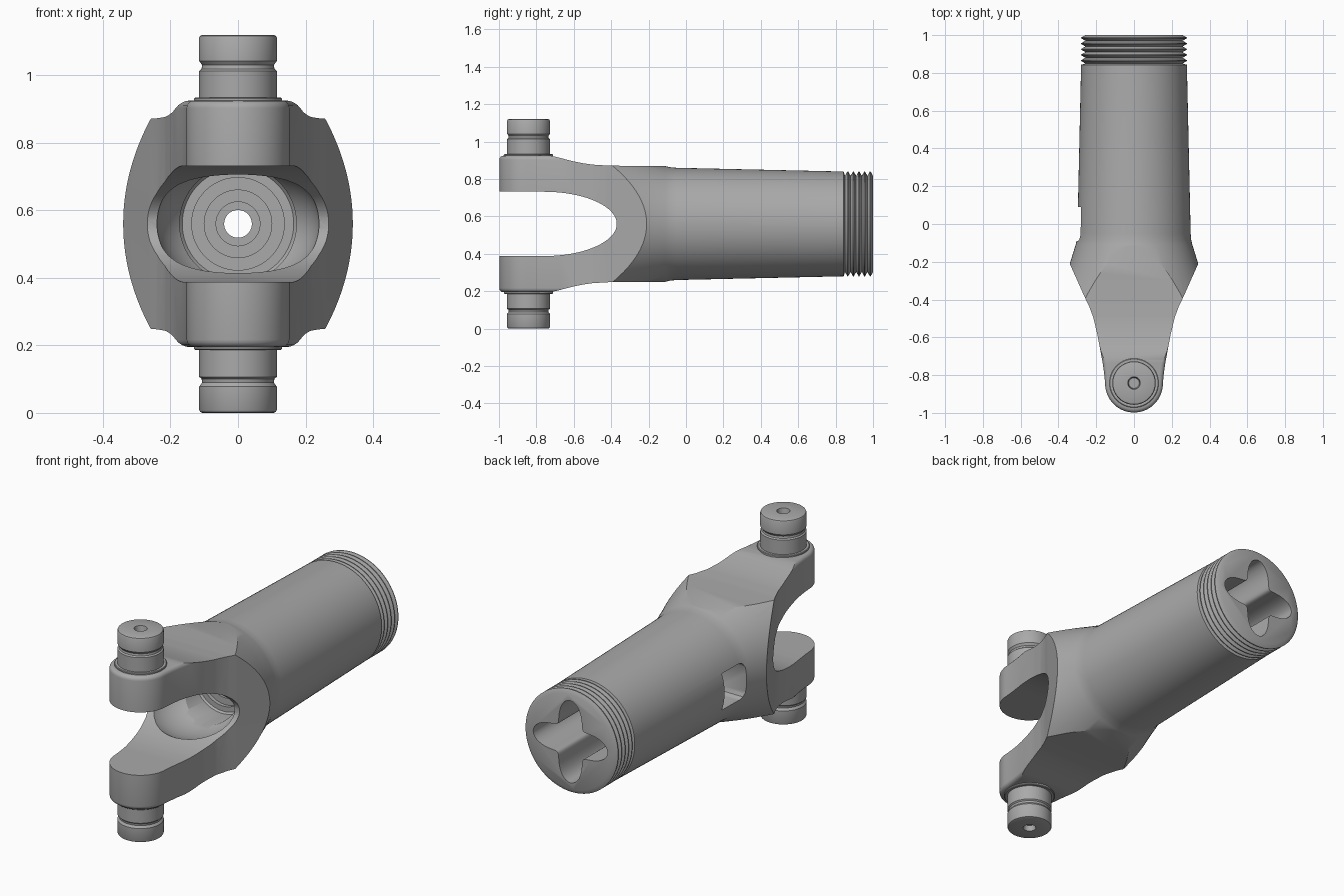
import bpy, bmesh
from math import sin, cos, pi, radians, sqrt
from mathutils import Vector

if "Cube" in bpy.data.objects:
    bpy.data.objects.remove(bpy.data.objects["Cube"], do_unlink=True)

AXIS_Z = 0.56      # height of the shaft axis
SEG = 96

steel = bpy.data.materials.new("steel_grey")
steel.use_nodes = True
steel.diffuse_color = (0.4, 0.4, 0.4, 1)
steel.node_tree.nodes["Principled BSDF"].inputs["Base Color"].default_value = (0.4, 0.4, 0.4, 1)


def loft(name, rings, bevel=0):
    """Skin closed rings of points, cap both ends, optionally round the cap rims."""
    bm = bmesh.new()
    loops = [[bm.verts.new(p) for p in ring] for ring in rings]
    n = len(loops[0])
    for a, b in zip(loops, loops[1:]):
        for i in range(n):
            j = (i + 1) % n
            bm.faces.new((a[i], a[j], b[j], b[i]))
    caps = [bm.faces.new(loops[0]), bm.faces.new(loops[-1])]
    bmesh.ops.recalc_face_normals(bm, faces=bm.faces[:])
    if bevel:
        rims = [e for f in caps for e in f.edges]
        bmesh.ops.bevel(bm, geom=rims, offset=bevel, segments=4,
                        profile=0.5, affect='EDGES')
    mesh = bpy.data.meshes.new(name)
    bm.to_mesh(mesh)
    bm.free()
    mesh.materials.append(steel)
    obj = bpy.data.objects.new(name, mesh)
    bpy.context.collection.objects.link(obj)
    return obj


def lathe_y(name, profile):
    """Turn (y, radius) points about the shaft axis."""
    turn = [2 * pi * i / SEG for i in range(SEG)]
    return loft(name, [[Vector((r * cos(t), y, AXIS_Z + r * sin(t))) for t in turn]
                       for y, r in profile])


def prism_x(name, outline, x0, x1):
    """Extrude a (y, z from axis) outline along x."""
    return loft(name, [[Vector((x, y, AXIS_Z + z)) for y, z in outline] for x in (x0, x1)])


def mirrored(points):
    """Close a (y, z) half outline by reflecting it in z."""
    return points + [(y, -z) for y, z in reversed(points)]


def combine(target, tool, operation):
    mod = target.modifiers.new(operation.lower(), 'BOOLEAN')
    mod.operation = operation
    mod.solver = 'EXACT'
    mod.object = tool
    bpy.context.view_layer.objects.active = target
    bpy.ops.object.modifier_apply(modifier=mod.name)
    bpy.data.objects.remove(tool, do_unlink=True)


# Turned blank: fork cone, tapered sleeve and thread ridges
profile = [(-1.1, 0.46), (-0.53, 0.453), (-0.38, 0.40), (-0.21, 0.34),
           (-0.11, 0.309), (-0.085, 0.303), (-0.05, 0.3), (0.843, 0.28), (0.85, 0.257)]
for i in range(5):
    y = 0.85 + 0.03 * i
    profile += [(y + 0.013, 0.28), (y + 0.017, 0.28), (y + 0.03, 0.257)]
body = lathe_y("yoke_body", profile)

# Fork plan shape: rounded arm ends widening towards the sleeve
half = [(0.153 * sin(a), -0.845 - 0.153 * cos(a))
        for a in [pi / 2 * i / 14 for i in range(1, 15)]]
half += [(0.157, -0.8), (0.165, -0.74), (0.178, -0.67), (0.195, -0.58),
         (0.217, -0.49), (0.24, -0.43), (0.262, -0.385), (0.376, -0.13), (0.376, 1.1)]
plan = [(0, -0.998)] + half + [(-x, y) for x, y in reversed(half)]
combine(body, loft("plan_shape",
                   [[Vector((x, y, AXIS_Z + z)) for x, y in plan] for z in (-0.365, 0.365)],
                   bevel=0.022), 'INTERSECT')

# Fork side shape: arms dip down to flats over the sleeve
side = [(-1.1, 0.39), (-0.8, 0.38), (-0.72, 0.364), (-0.68, 0.355), (-0.64, 0.344),
        (-0.6, 0.334), (-0.55, 0.324), (-0.5, 0.317), (-0.42, 0.312), (-0.3, 0.31), (1.1, 0.31)]
combine(body, prism_x("side_shape", mirrored(side), -0.6, 0.6), 'INTERSECT')

# Rounded slot between the arms
slot = [(-1.1, 0.172)]
slot += [(-0.76 + 0.39 * sin(a), 0.172 * cos(a)) for a in [pi / 2 * i / 20 for i in range(20)]]
combine(body, prism_x("slot_cutter", mirrored(slot), -0.6, 0.6), 'DIFFERENCE')

# Hollow at the root of the fork
bowl = [(-0.4 + 0.25 * sin(a), cos(a)) for a in [radians(-80 + 8 * i) for i in range(21)]]
turn = [2 * pi * i / SEG for i in range(SEG)]
combine(body, loft("bowl_cutter",
                   [[Vector((0.242 * r * cos(t), y, AXIS_Z + 0.186 * r * sin(t))) for t in turn]
                    for y, r in bowl]), 'DIFFERENCE')

# Stepped bore running into the shaft
combine(body, lathe_y("bore_cutter", [
    (-0.35, 0.173), (-0.14, 0.173), (-0.13, 0.165), (-0.13, 0.137), (-0.11, 0.137),
    (-0.11, 0.1), (-0.07, 0.1), (-0.07, 0.065), (-0.01, 0.065), (-0.01, 0.041),
    (0.3, 0.041)]), 'DIFFERENCE')
combine(body, lathe_y("chamber_cutter", [(0.2, 0.15), (0.55, 0.15)]), 'DIFFERENCE')

# Four-lobed socket in the threaded end
lobes = [(0.11 + 0.115 * cos(2 * t) ** 2, t) for t in turn]
combine(body, loft("socket_cutter",
                   [[Vector((r * cos(t), y, AXIS_Z + r * sin(t))) for r, t in lobes]
                    for y in (0.5, 1.1)]), 'DIFFERENCE')

# Side pocket in the sleeve
pocket = [(0.09, -0.1), (0.09, 0.1), (-0.06, 0.1), (-0.08, 0.09), (-0.09, 0.07),
          (-0.09, -0.07), (-0.08, -0.09), (-0.06, -0.1)]
combine(body, prism_x("pocket_cutter", pocket, -0.5, -0.14), 'DIFFERENCE')

# Grooved trunnion pins with collars and centre holes
pin = [(0.3, 0.13), (0.371, 0.13), (0.374, 0.127), (0.374, 0.115), (0.453, 0.115),
       (0.459, 0.108), (0.47, 0.106), (0.482, 0.115), (0.551, 0.115), (0.557, 0.112),
       (0.56, 0.105), (0.56, 0.033), (0.53, 0.028)]
parts = [body]
for name, s in (("upper_pin", 1), ("lower_pin", -1)):
    parts.append(loft(name, [[Vector((r * cos(t), -0.842 + r * sin(t), AXIS_Z + s * h))
                              for t in turn] for h, r in pin]))

# Smooth shading with crisp edges
bpy.ops.object.select_all(action='DESELECT')
for obj in parts:
    obj.select_set(True)
bpy.context.view_layer.objects.active = body
bpy.ops.object.shade_smooth_by_angle(angle=radians(30))
